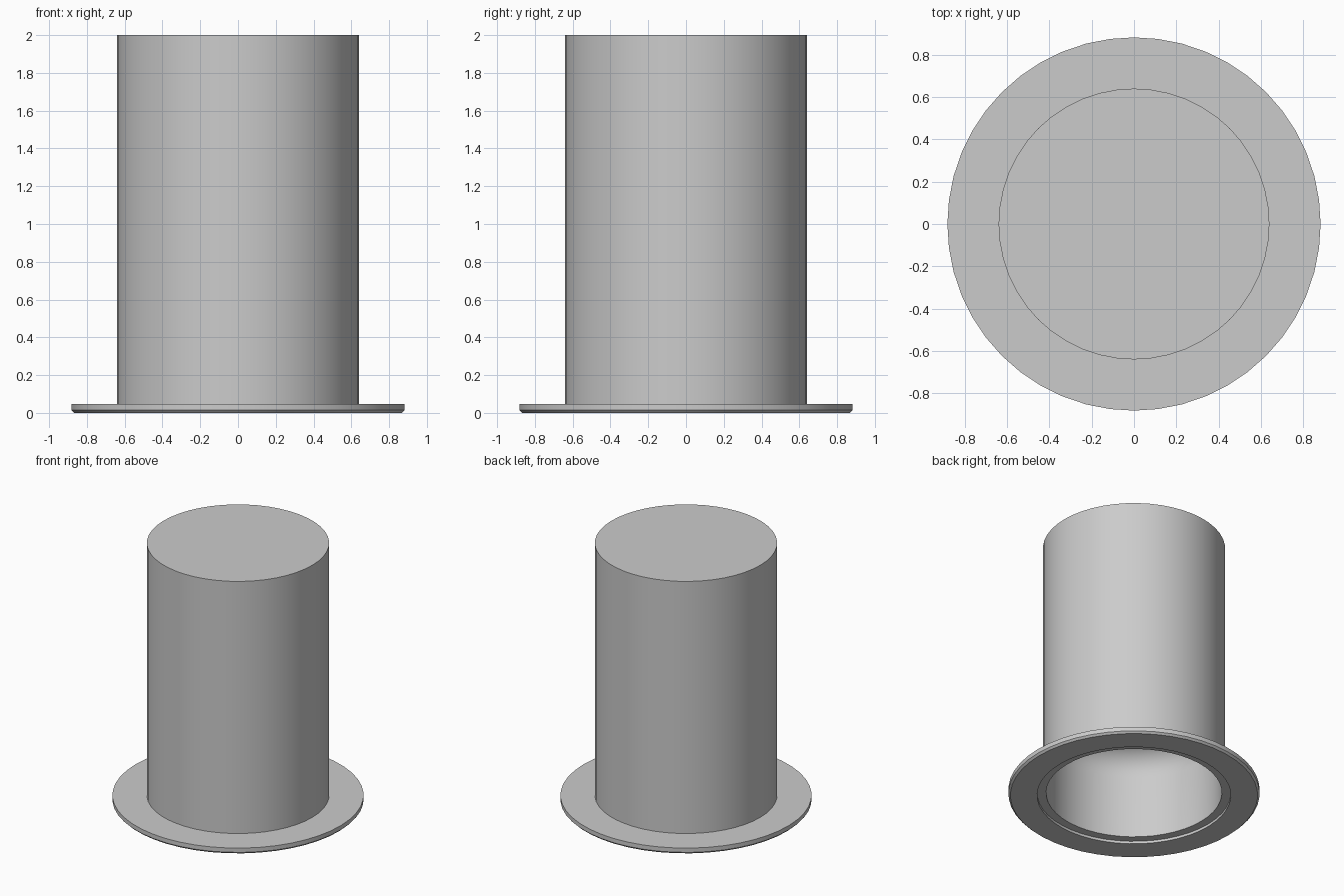
import bpy, bmesh
from math import pi, cos, sin, radians

if "Cube" in bpy.data.objects:
    bpy.data.objects.remove(bpy.data.objects["Cube"])

SIDES = 48


def lathe(name, profile):
    """Revolve a (radius, height) profile around z into a closed solid."""
    bm = bmesh.new()
    verts = [bm.verts.new((r, 0, z)) for r, z in profile]
    edges = [bm.edges.new(pair) for pair in zip(verts, verts[1:])]
    bmesh.ops.spin(bm, geom=verts + edges, cent=(0, 0, 0), axis=(0, 0, 1),
                   angle=2 * pi, steps=SIDES, use_duplicate=False)
    bmesh.ops.remove_doubles(bm, verts=bm.verts, dist=0.0005)
    bmesh.ops.recalc_face_normals(bm, faces=bm.faces)
    mesh = bpy.data.meshes.new(name)
    bm.to_mesh(mesh)
    bm.free()
    obj = bpy.data.objects.new(name, mesh)
    bpy.context.collection.objects.link(obj)
    bpy.context.view_layer.objects.active = obj
    obj.select_set(True)
    bpy.ops.object.shade_smooth_by_angle(angle=radians(30))
    obj.select_set(False)
    return obj


# Crown and brim outside, from the top centre down to the brim underside
outside = [(0, 2.0), (0.64, 2.0), (0.64, 0.047), (0.882, 0.047),
           (0.882, 0.014), (0.868, 0.0)]

# Shallow step around the opening
step = [(0.68, 0.0), (0.68, 0.02), (0.617, 0.02)]

# Head cavity with a rounded upper corner
FILLET = 0.2
cavity = [(0.617 - FILLET + FILLET * cos(a), 0.5 + FILLET * sin(a))
          for a in (radians(15 * i) for i in range(7))]

lathe("top_hat", outside + step + cavity + [(0, 0.5 + FILLET)])
